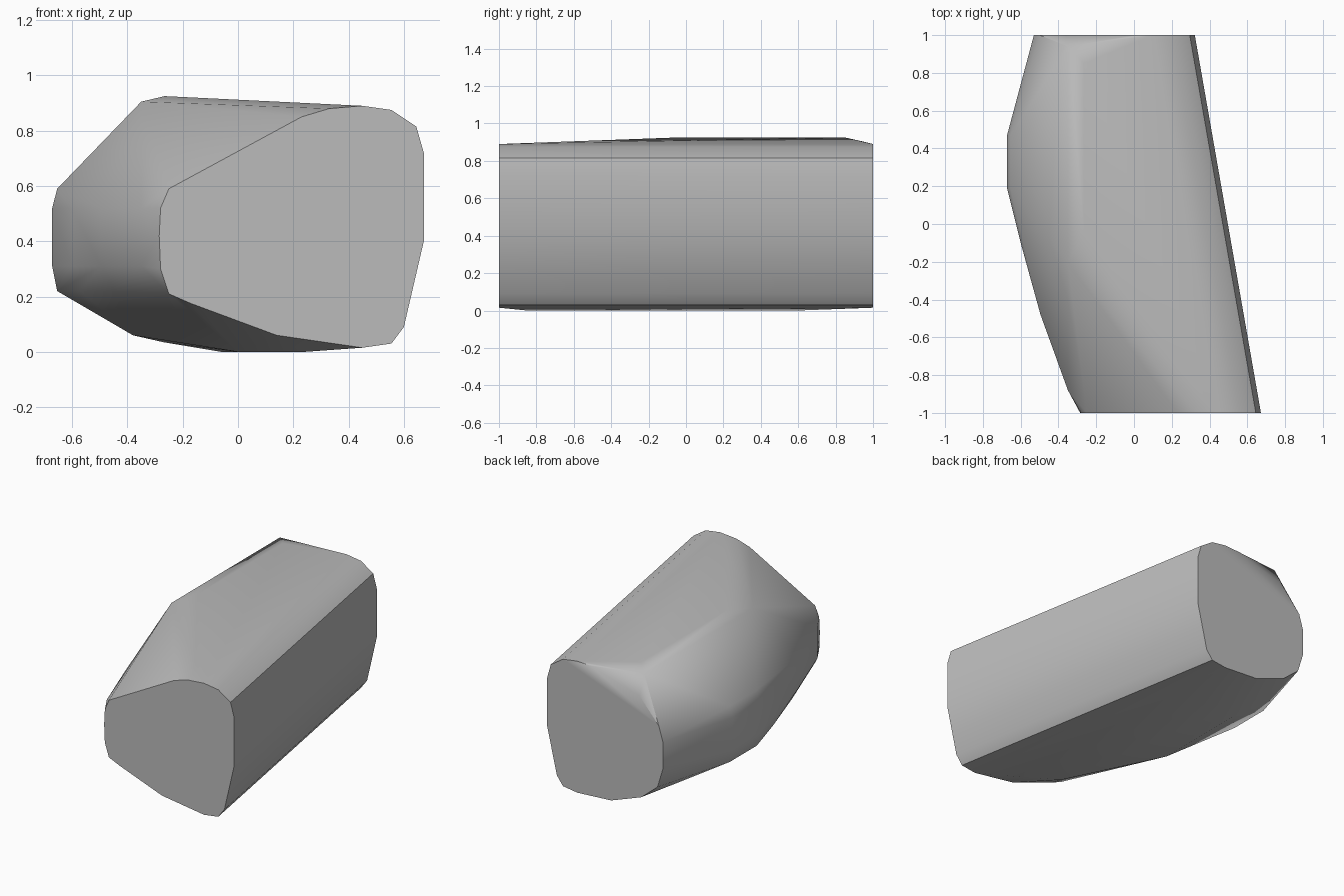
import bpy
import bmesh
import math
from mathutils import Vector

old_cube = bpy.data.objects.get("Cube")
if old_cube:
    bpy.data.objects.remove(old_cube, do_unlink=True)


def flat_material(name, colour):
    material = bpy.data.materials.new(name)
    material.use_nodes = True
    material.diffuse_color = colour
    shader = material.node_tree.nodes["Principled BSDF"]
    shader.inputs["Base Color"].default_value = colour
    shader.inputs["Roughness"].default_value = 0.9
    return material


def section(profile, y, shift=0.0):
    """Place an (x, z) profile across the stone at depth y."""
    return [Vector((x + shift, y, z)) for x, z in profile]


def hull_object(name, points, material):
    """Wrap points in a convex skin, with clean flat end caps."""
    mesh = bpy.data.meshes.new(name)
    bm = bmesh.new()
    for point in points:
        bm.verts.new(point)
    bmesh.ops.convex_hull(bm, input=bm.verts[:])
    loose = [vert for vert in bm.verts if not vert.link_faces]
    bmesh.ops.delete(bm, geom=loose, context="VERTS")
    bmesh.ops.dissolve_limit(bm, angle_limit=math.radians(1),
                             verts=bm.verts[:], edges=bm.edges[:])
    bmesh.ops.recalc_face_normals(bm, faces=bm.faces[:])
    bm.to_mesh(mesh)
    bm.free()
    mesh.materials.append(material)
    result = bpy.data.objects.new(name, mesh)
    bpy.context.collection.objects.link(result)
    return result


# The right-hand profile runs the whole length, sheared towards the back
long_side = [(0.45, 0.89), (0.555, 0.875), (0.645, 0.815), (0.672, 0.72),
             (0.672, 0.40), (0.60, 0.09), (0.555, 0.03), (0.45, 0.015)]
shear = -0.35

# Left half of each end cap
front_left = [(0.14, 0.06), (-0.17, 0.175), (-0.25, 0.21), (-0.28, 0.30),
              (-0.285, 0.42), (-0.28, 0.52), (-0.25, 0.59), (0.23, 0.85),
              (0.33, 0.88)]
back_left = [(-0.15, 0.03), (-0.37, 0.11), (-0.49, 0.21), (-0.53, 0.34),
             (-0.53, 0.52), (-0.50, 0.62), (-0.36, 0.78), (0.0, 0.885)]

points = section(long_side + front_left, -1)
points += section(long_side, 1, shear) + section(back_left, 1)

# Rounded bulge along the left flank: depth, reach, rim inset
flank = [(-0.88, -0.35, 0.05), (-0.48, -0.495, 0.05), (-0.1, -0.60, 0.03),
         (0.19, -0.672, 0.018), (0.47, -0.672, 0.018)]
for y, reach, inset in flank:
    points += section([(reach + inset, 0.22), (reach, 0.31), (reach, 0.52),
                       (reach + inset, 0.59)], y)

# Top ridge and the rounded crest beside it
ridge, crest = (-0.35, 0.905), (-0.265, 0.925)
for y in (-0.2, 0.94):
    points += section([ridge], y)
for y in (-0.05, 0.85):
    points += section([crest], y)

# Shallow belly underneath
belly = [(0.24, -0.85, 0.0), (0.0, -0.7, 0.0), (-0.06, 0.6, 0.0),
         (-0.38, -0.14, 0.06), (-0.27, 0.6, 0.035), (-0.38, 0.5, 0.062)]
points += [Vector(spot) for spot in belly]

stone = hull_object("stone_block", points,
                    flat_material("stone_grey", (0.5, 0.5, 0.5, 1)))

# Soft facets with crisp end caps
bpy.ops.object.select_all(action="DESELECT")
stone.select_set(True)
bpy.context.view_layer.objects.active = stone
bpy.ops.object.shade_smooth_by_angle(angle=math.radians(35))
